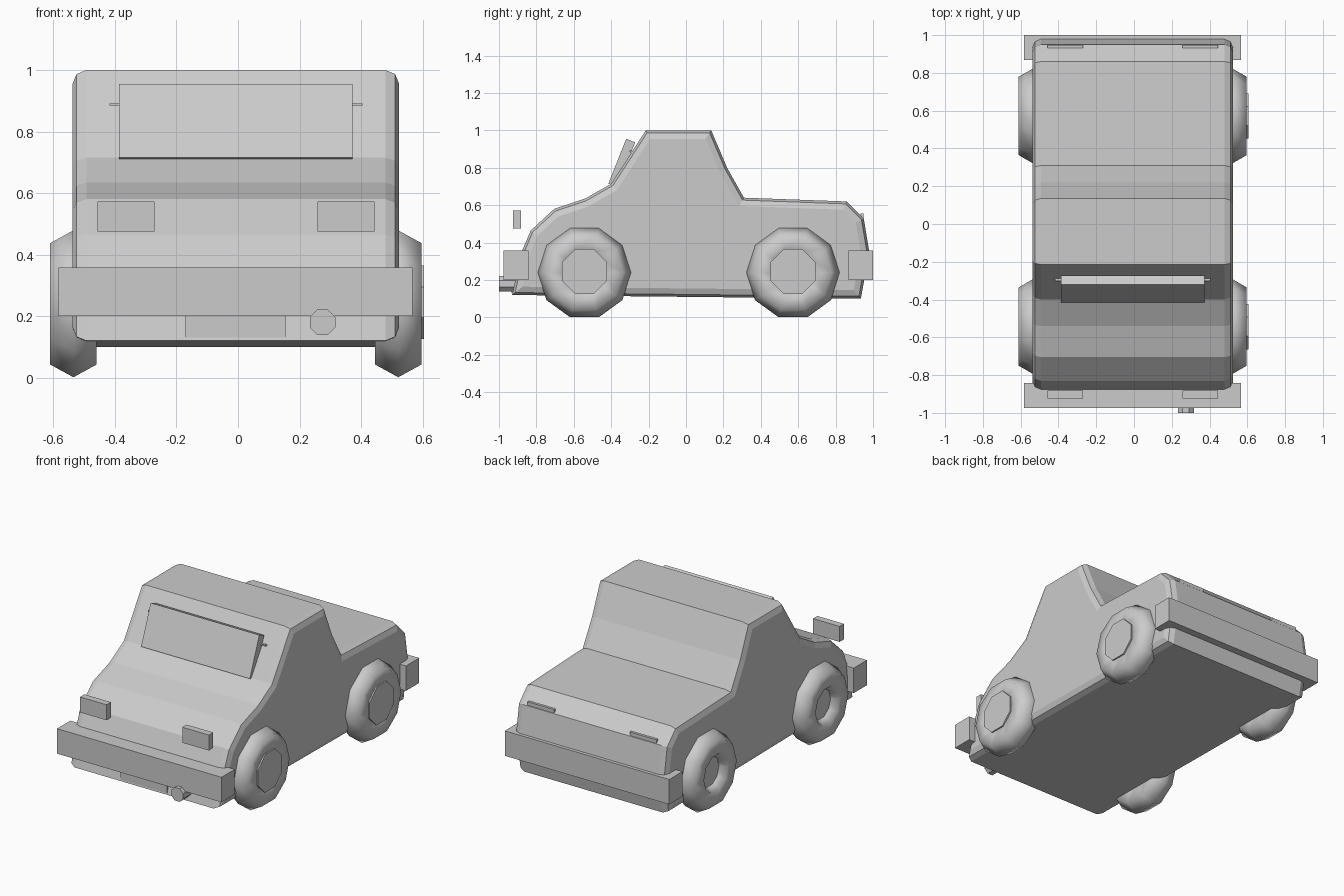
import bpy, bmesh
from math import pi
from mathutils import Matrix

if "Cube" in bpy.data.objects:
    bpy.data.objects.remove(bpy.data.objects["Cube"])

CX = -0.007  # body centre line


def finish(bm, name, smooth=False):
    bmesh.ops.recalc_face_normals(bm, faces=bm.faces)
    for f in bm.faces:
        f.smooth = smooth
    me = bpy.data.meshes.new(name)
    bm.to_mesh(me)
    bm.free()
    ob = bpy.data.objects.new(name, me)
    bpy.context.collection.objects.link(ob)
    return ob


def prism(name, profile, x0, x1, bevel=0):
    """Extrude a (y, z) profile along x, optionally rounding the side rims."""
    bm = bmesh.new()
    cap = bm.faces.new([bm.verts.new((x0, y, z)) for y, z in profile])
    ext = bmesh.ops.extrude_face_region(bm, geom=[cap], use_keep_orig=True)["geom"]
    bmesh.ops.translate(bm, vec=(x1 - x0, 0, 0),
                        verts=[g for g in ext if isinstance(g, bmesh.types.BMVert)])
    bmesh.ops.recalc_face_normals(bm, faces=bm.faces)
    if bevel:
        rims = [e for e in bm.edges if abs(e.verts[0].co.x - e.verts[1].co.x) < 1e-5]
        bmesh.ops.bevel(bm, geom=rims, offset=bevel, segments=2, profile=0.5,
                        affect='EDGES', clamp_overlap=True)
    return finish(bm, name)


def box(name, x, y, z):
    return prism(name, [(y[0], z[0]), (y[1], z[0]), (y[1], z[1]), (y[0], z[1])], *x)


def cylinder(name, centre, radius, depth, axis):
    bm = bmesh.new()
    bmesh.ops.create_cone(bm, cap_ends=True, segments=8, radius1=radius,
                          radius2=radius, depth=depth)
    bm.transform(Matrix.Translation(centre) @ Matrix.Rotation(pi / 2, 4, 'Y' if axis == 'X' else 'X')
                 @ Matrix.Rotation(pi / 8, 4, 'Z'))
    return finish(bm, name)


# Body shell
prism("car_body", [(-0.93, 0.12), (-0.875, 0.36), (-0.83, 0.465), (-0.705, 0.58),
                   (-0.54, 0.635), (-0.40, 0.715), (-0.215, 1.0), (0.135, 1.0),
                   (0.22, 0.80), (0.31, 0.64), (0.86, 0.62), (0.95, 0.53),
                   (0.98, 0.35), (0.935, 0.10)], -0.538, 0.524, 0.045)

# Windscreen slab and the thin bar behind it
prism("windscreen", [(-0.415, 0.715), (-0.32, 0.955), (-0.272, 0.936), (-0.367, 0.697)],
      -0.387, 0.373)
box("windscreen_bar", (-0.418, 0.405), (-0.302, -0.288), (0.884, 0.892))

# Bumpers
box("front_bumper", (-0.583, 0.567), (-0.975, -0.843), (0.20, 0.358))
box("rear_bumper", (-0.583, 0.567), (0.868, 1.0), (0.20, 0.358))

# Lower plate and exhaust pipe
box("front_plate", (-0.17, 0.155), (-0.932, -0.87), (0.13, 0.24))
cylinder("exhaust_pipe", (0.275, -0.93, 0.18), 0.045, 0.14, 'Y')

# Lights on both sides
for side, x in (("left", -0.364), ("right", 0.351)):
    lx = (x - 0.093, x + 0.093)
    box(side + "_headlight", lx, (-0.925, -0.882), (0.475, 0.573))
    box(side + "_tail_light", lx, (0.933, 0.948), (0.475, 0.555))

# Wheels: hexagonal tube swept around ten steps, with octagonal hubs
for side, x, hub_end in (("left", CX - 0.528, -0.565), ("right", CX + 0.528, 0.605)):
    for end, y in (("front", -0.543), ("rear", 0.572)):
        bpy.ops.mesh.primitive_torus_add(
            location=(x, y, 0.24), rotation=(0, pi / 2, pi),
            major_segments=10, minor_segments=6, major_radius=0.164, minor_radius=0.087)
        tyre = bpy.context.object
        tyre.rotation_euler = (pi / 2, 0, pi / 2)
        tyre.name = f"{end}_{side}_tyre"
        bpy.ops.object.shade_smooth()
        inner = x + (0.05 if side == "left" else -0.05)
        cylinder(f"{end}_{side}_hub", ((inner + hub_end) / 2, y, 0.245), 0.13,
                 abs(hub_end - inner), 'X')
